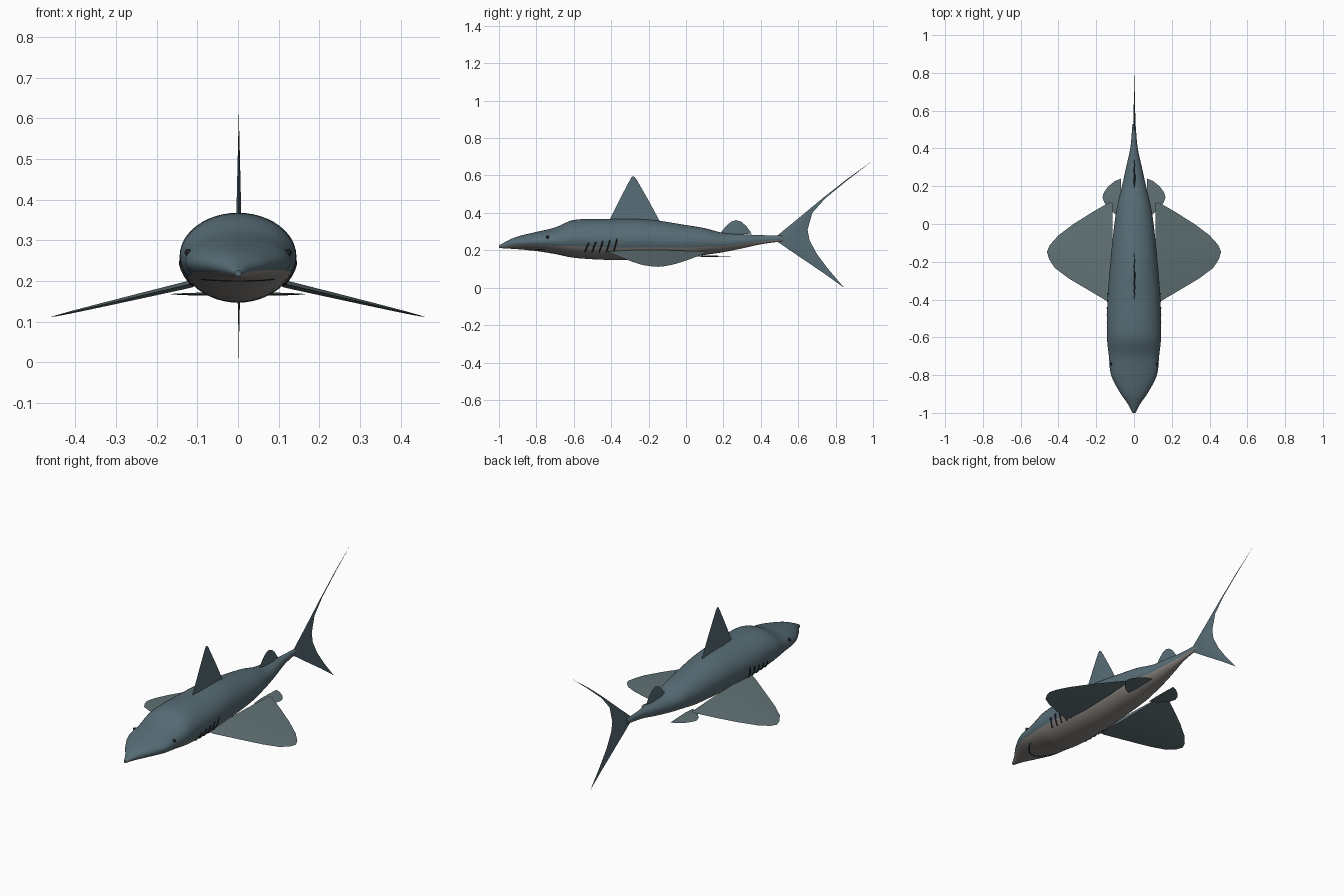
import bpy, bmesh, math
from mathutils import Vector

if "Cube" in bpy.data.objects:
    bpy.data.objects.remove(bpy.data.objects["Cube"])


def material(name, rgb):
    m = bpy.data.materials.new(name)
    m.diffuse_color = (*rgb, 1)
    m.use_nodes = True
    m.node_tree.nodes["Principled BSDF"].inputs["Base Color"].default_value = m.diffuse_color
    return m


SLATE = material("slate_back", (0.095, 0.15, 0.18))
BELLY = material("pale_belly", (0.26, 0.24, 0.22))
FIN = material("fin_grey", (0.12, 0.17, 0.18))
DARK = material("dark", (0.015, 0.015, 0.018))

# body stations: y, half width, top z, bottom z
STATIONS = [(-1.0, 0.008, 0.226, 0.212), (-0.95, 0.034, 0.253, 0.209),
            (-0.9, 0.07, 0.274, 0.206), (-0.8, 0.121, 0.298, 0.196),
            (-0.7, 0.133, 0.322, 0.18), (-0.6, 0.143, 0.362, 0.16),
            (-0.4, 0.14, 0.367, 0.148), (-0.2, 0.125, 0.364, 0.149),
            (0.0, 0.104, 0.335, 0.16), (0.1, 0.088, 0.318, 0.175),
            (0.2, 0.064, 0.293, 0.19), (0.3, 0.042, 0.286, 0.21),
            (0.4, 0.02, 0.281, 0.232), (0.53, 0.008, 0.278, 0.25)]


def station(y):
    """Catmull-Rom style interpolation of the body stations."""
    s = STATIONS
    i = max(k for k in range(len(s) - 1) if s[k][0] <= y + 1e-9)
    a, b = s[i], s[i + 1]
    p, q = s[max(i - 1, 0)], s[min(i + 2, len(s) - 1)]
    h = b[0] - a[0]
    t = (y - a[0]) / h
    out = []
    for k in (1, 2, 3):
        m0 = (b[k] - p[k]) / (b[0] - p[0]) * h
        m1 = (q[k] - a[k]) / (q[0] - a[0]) * h
        out.append((2*t**3 - 3*t*t + 1) * a[k] + (t**3 - 2*t*t + t) * m0
                   + (3*t*t - 2*t**3) * b[k] + (t**3 - t*t) * m1)
    return out


def surface(y, angle):
    w, top, bot = station(y)
    return Vector((w * math.cos(angle), y,
                   (top + bot) / 2 + (top - bot) / 2 * math.sin(angle)))


def finish(name, bm, mats, angle=40):
    bmesh.ops.remove_doubles(bm, verts=bm.verts, dist=1e-5)
    bmesh.ops.recalc_face_normals(bm, faces=bm.faces)
    me = bpy.data.meshes.new(name)
    bm.to_mesh(me)
    bm.free()
    ob = bpy.data.objects.new(name, me)
    bpy.context.collection.objects.link(ob)
    for m in mats:
        me.materials.append(m)
    bpy.ops.object.select_all(action='DESELECT')
    ob.select_set(True)
    bpy.context.view_layer.objects.active = ob
    bpy.ops.object.shade_smooth_by_angle(angle=math.radians(angle))
    return ob


def mirror(ob):
    ob.modifiers.new("mirror", 'MIRROR')
    return ob


def fin(name, lead, trail, thick, place, pair=False):
    """Tapered lens-section fin between a leading and a trailing edge."""
    bm = bmesh.new()
    widest = max((Vector(b) - Vector(a)).length for a, b in zip(lead, trail))
    ribs = []
    for a, b in zip(lead, trail):
        a, b = Vector(a), Vector(b)
        t = thick / 2 * (b - a).length / widest
        ring = [(a, 0), (a.lerp(b, 0.3), t), (a.lerp(b, 0.65), t * 0.7), (b, 0),
                (a.lerp(b, 0.65), -t * 0.7), (a.lerp(b, 0.3), -t)]
        ribs.append([bm.verts.new(place(p.x, p.y, w)) for p, w in ring])
    for r, s in zip(ribs, ribs[1:]):
        for k in range(6):
            n = (k + 1) % 6
            bm.faces.new((r[k], r[n], s[n], s[k]))
    bm.faces.new(ribs[0])
    bm.faces.new(ribs[-1])
    bmesh.ops.dissolve_degenerate(bm, dist=1e-5, edges=bm.edges)
    ob = finish(name, bm, [FIN if pair else SLATE])
    return mirror(ob) if pair else ob


def line(name, points, radius, pair=False):
    cu = bpy.data.curves.new(name, 'CURVE')
    cu.dimensions = '3D'
    cu.bevel_depth = radius
    cu.bevel_resolution = 1
    cu.use_fill_caps = True
    sp = cu.splines.new('POLY')
    sp.points.add(len(points) - 1)
    for p, co in zip(sp.points, points):
        p.co = (*co, 1)
    cu.materials.append(DARK)
    ob = bpy.data.objects.new(name, cu)
    bpy.context.collection.objects.link(ob)
    return mirror(ob) if pair else ob


# body, with pale underside
SIDES, RINGS = 48, 90
bm = bmesh.new()
rings = []
for i in range(RINGS + 1):
    y = -1 + 1.53 * i / RINGS
    rings.append([bm.verts.new(surface(y, math.tau * k / SIDES)) for k in range(SIDES)])
for r, s in zip(rings, rings[1:]):
    for k in range(SIDES):
        n = (k + 1) % SIDES
        f = bm.faces.new((r[k], r[n], s[n], s[k]))
        f.material_index = int(SIDES * 0.57 <= k < SIDES * 0.93)
bm.faces.new(rings[0])
bm.faces.new(rings[-1])
finish("body", bm, [SLATE, BELLY])


# upright fins lie in the y-z plane
def upright(y, z, w):
    return (w + 0.002, y, z)


fin("dorsal_fin",
    [(-0.415, 0.33), (-0.405, 0.37), (-0.345, 0.49), (-0.295, 0.585), (-0.286, 0.596)],
    [(-0.02, 0.338), (-0.14, 0.355), (-0.205, 0.475), (-0.265, 0.58), (-0.275, 0.592)],
    0.018, upright)
fin("rear_dorsal_fin",
    [(0.17, 0.27), (0.19, 0.30), (0.215, 0.33), (0.24, 0.352), (0.265, 0.361)],
    [(0.35, 0.29), (0.342, 0.302), (0.322, 0.33), (0.295, 0.353), (0.268, 0.361)],
    0.012, upright)
fin("tail_fin",
    [(0.845, 0), (0.73, 0.082), (0.61, 0.163), (0.49, 0.245), (0.49, 0.28),
     (0.6, 0.37), (0.73, 0.478), (0.86, 0.58), (1, 0.68)],
    [(0.845, 0), (0.76, 0.10), (0.70, 0.18), (0.66, 0.255), (0.65, 0.31),
     (0.675, 0.40), (0.745, 0.478), (0.865, 0.576), (1, 0.68)],
    0.012, upright)

# paired fins lie flat
fin("pectoral_fin",
    [(0.11, -0.42), (0.14, -0.41), (0.25, -0.345), (0.35, -0.285), (0.42, -0.232),
     (0.45, -0.185), (0.46, -0.15)],
    [(0.115, 0.11), (0.13, 0.115), (0.22, 0.063), (0.32, 0.0), (0.40, -0.06),
     (0.445, -0.11), (0.46, -0.145)],
    0.018, lambda x, y, w: (x, y, 0.192 - 0.236 * (x - 0.12) + w), True)
fin("pelvic_fin",
    [(0.07, 0.04), (0.105, 0.055), (0.135, 0.085), (0.158, 0.115), (0.166, 0.14)],
    [(0.07, 0.24), (0.10, 0.228), (0.135, 0.2), (0.158, 0.17), (0.166, 0.145)],
    0.008, lambda x, y, w: (x, y, 0.168 + w), True)

# gill slits
for i in range(5):
    y0 = -0.54 + 0.038 * i
    lo, hi = -0.68, -0.2 + 0.06 * i
    line(f"gill_slit_{i + 1}",
         [surface(y0 + 0.02 * k / 5, lo + (hi - lo) * k / 5) for k in range(6)],
         0.004, True)

# mouth
line("mouth", [surface(-0.84 + 0.09 * abs(t / 8) ** 2, -math.pi / 2 + t / 8 * 0.75)
               for t in range(-8, 9)], 0.002)

# eyes
bm = bmesh.new()
bmesh.ops.create_uvsphere(bm, u_segments=16, v_segments=10, radius=0.009)
bmesh.ops.translate(bm, verts=bm.verts, vec=surface(-0.74, 0.35))
mirror(finish("eye", bm, [DARK]))
